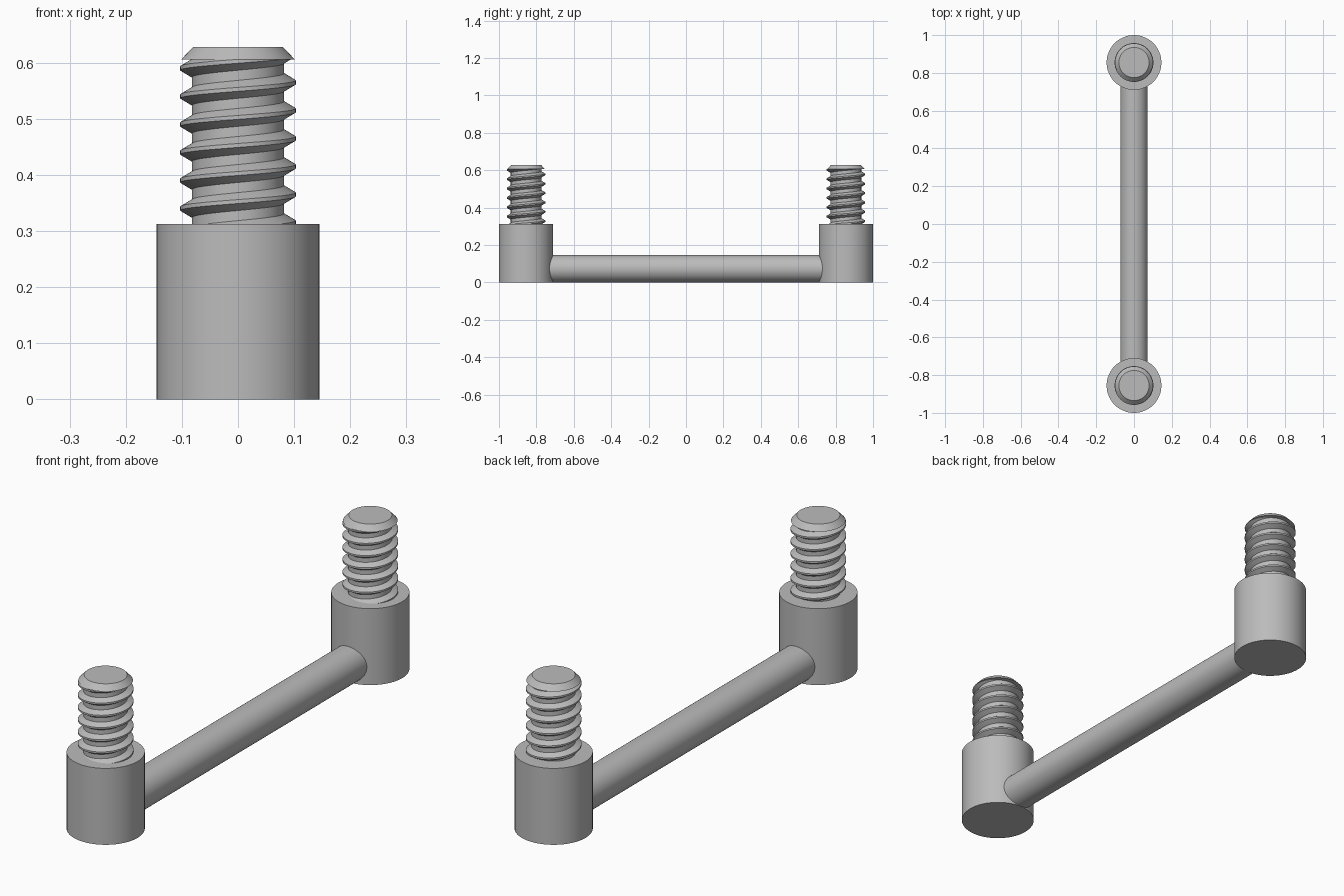
import bpy, bmesh, math
from mathutils import Matrix, Vector

cube = bpy.data.objects.get("Cube")
if cube:
    bpy.data.objects.remove(cube, do_unlink=True)

GREY = (0.5, 0.5, 0.5, 1)
metal = bpy.data.materials.new("grey_metal")
metal.use_nodes = True
metal.diffuse_color = GREY
metal.node_tree.nodes["Principled BSDF"].inputs["Base Color"].default_value = GREY

POST_Y, POST_R, POST_TOP = 0.855, 0.145, 0.3125
BAR_R, BAR_Z = 0.0725, 0.0735
CREST_R, ROOT_R, PITCH = 0.103, 0.082, 0.05
THREAD_TOP, STUD_TOP = 0.606, 0.628


def finish(bm, name, location=(0, 0, 0)):
    mesh = bpy.data.meshes.new(name)
    bm.to_mesh(mesh)
    bm.free()
    mesh.materials.append(metal)
    obj = bpy.data.objects.new(name, mesh)
    obj.location = location
    bpy.context.collection.objects.link(obj)
    bpy.ops.object.select_all(action='DESELECT')
    obj.select_set(True)
    bpy.context.view_layer.objects.active = obj
    bpy.ops.object.shade_smooth_by_angle(angle=math.radians(30))
    return obj


def cone(name, r1, r2, length, location, rotation=Matrix()):
    bm = bmesh.new()
    bmesh.ops.create_cone(bm, cap_ends=True, segments=64, radius1=r1,
                          radius2=r2, depth=length, matrix=rotation)
    return finish(bm, name, location)


def thread(name, y):
    # Sweep one pitch of the thread profile along a right-handed helix
    profile = [(CREST_R, -0.0035), (CREST_R, 0.0035), (ROOT_R, 0.016),
               (ROOT_R, 0.034), (CREST_R, PITCH - 0.0035)]
    steps, turns, start = 64, 9, 0.215
    bm = bmesh.new()
    previous = None
    for i in range(steps * turns + 1):
        a = math.tau * i / steps
        rise = start + PITCH * i / steps
        row = [bm.verts.new((r * math.cos(a), r * math.sin(a), rise + dz))
               for r, dz in profile]
        if previous:
            for k in range(len(profile) - 1):
                bm.faces.new((previous[k], row[k], row[k + 1], previous[k + 1]))
        previous = row
    bmesh.ops.remove_doubles(bm, verts=bm.verts, dist=0.0001)
    # Trim the ends flat between the post and the stud tip
    for z, outer in ((POST_TOP, False), (THREAD_TOP, True)):
        bmesh.ops.bisect_plane(bm, geom=bm.verts[:] + bm.edges[:] + bm.faces[:],
                               plane_co=Vector((0, 0, z)), plane_no=Vector((0, 0, 1)),
                               clear_outer=outer, clear_inner=not outer)
    return finish(bm, name, (0, y, 0))


# Post, threaded stud and chamfered tip at each end
for side, y in (("front", -POST_Y), ("back", POST_Y)):
    cone(side + "_post", POST_R, POST_R, POST_TOP, (0, y, POST_TOP / 2))
    thread(side + "_stud_thread", y)
    cone(side + "_stud_tip", 0.101, 0.08, STUD_TOP - THREAD_TOP,
         (0, y, (STUD_TOP + THREAD_TOP) / 2))

# Round bar joining the posts
cone("connecting_bar", BAR_R, BAR_R, 2 * (POST_Y - 0.115), (0, 0, BAR_Z),
     Matrix.Rotation(math.pi / 2, 4, 'X'))
